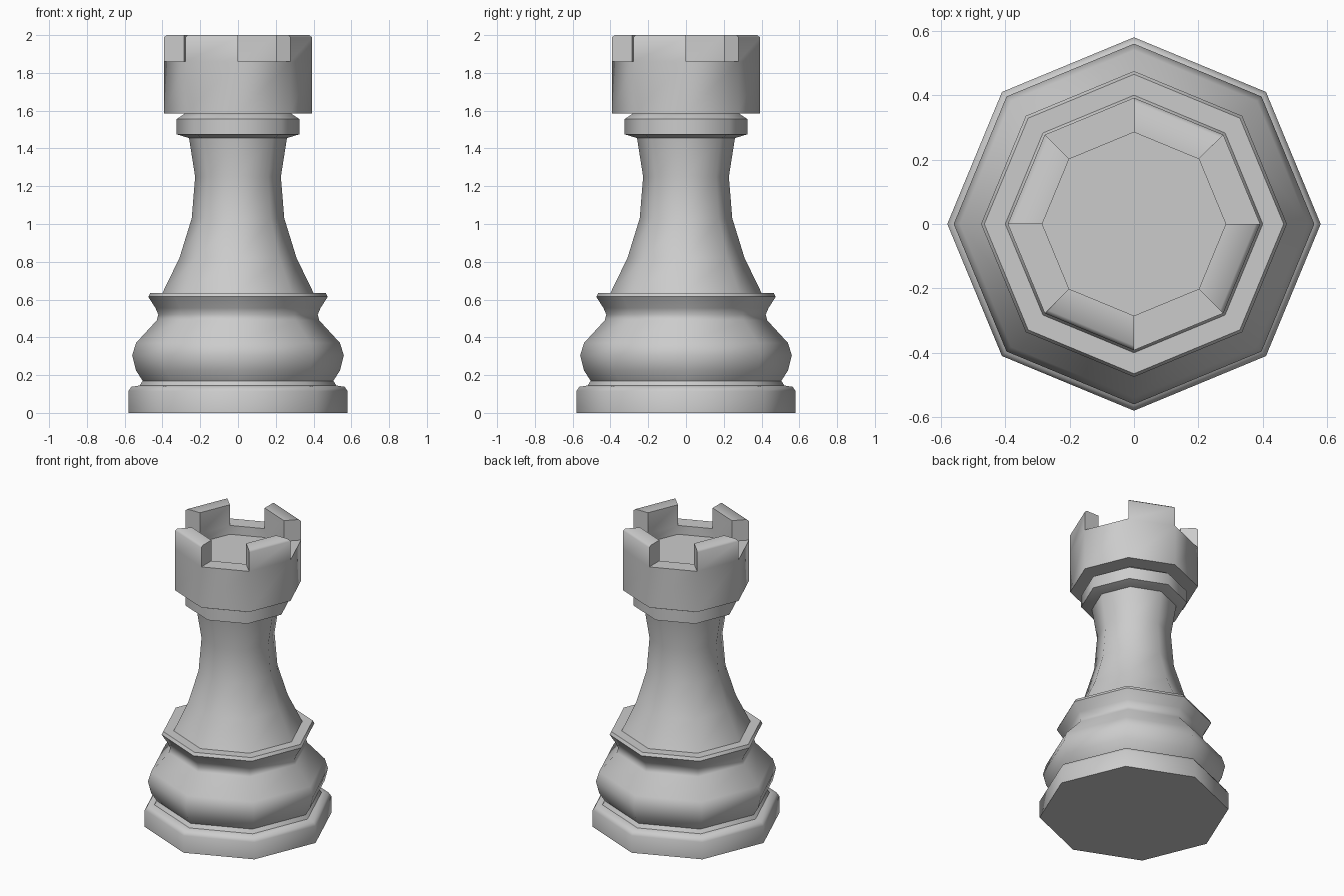
import bpy, bmesh, math

if "Cube" in bpy.data.objects:
    bpy.data.objects.remove(bpy.data.objects["Cube"])

N = 8  # sides, with corners on the axes


def ring_point(r, z, i):
    a = 2 * math.pi * i / N
    return (r * math.cos(a), r * math.sin(a), z)


def finish(name, bm):
    bmesh.ops.remove_doubles(bm, verts=bm.verts, dist=1e-5)
    bmesh.ops.recalc_face_normals(bm, faces=bm.faces)
    mesh = bpy.data.meshes.new(name)
    bm.to_mesh(mesh)
    bm.free()
    ob = bpy.data.objects.new(name, mesh)
    bpy.context.collection.objects.link(ob)
    bpy.ops.object.select_all(action='DESELECT')
    ob.select_set(True)
    bpy.context.view_layer.objects.active = ob
    bpy.ops.object.shade_smooth_by_angle(angle=math.radians(50))


def poly(bm, pts):
    bm.faces.new([bm.verts.new(p) for p in pts])


def strip(bm, profile, i):
    # one side of the turned shape
    for (r0, z0), (r1, z1) in zip(profile, profile[1:]):
        poly(bm, [ring_point(r0, z0, i), ring_point(r0, z0, i + 1),
                  ring_point(r1, z1, i + 1), ring_point(r1, z1, i)])


def cap(bm, r, z):
    poly(bm, [ring_point(r, z, i) for i in range(N)])


def turned(name, profile):
    bm = bmesh.new()
    for i in range(N):
        strip(bm, profile, i)
    cap(bm, *profile[0])
    cap(bm, *profile[-1])
    finish(name, bm)


# stepped and bulging foot
turned("base", [(.58, 0), (.58, .115), (.565, .138), (.52, .145), (.505, .17),
                (.54, .225), (.56, .305), (.54, .37), (.43, .49), (.422, .52),
                (.437, .555), (.475, .615), (.465, .635), (.40, .635)])

# tapering column
turned("column", [(.40, .635), (.31, .82), (.245, 1.03), (.227, 1.25), (.26, 1.46)])

# collar under the head
turned("collar", [(.26, 1.455), (.325, 1.475), (.325, 1.555), (.30, 1.572), (.28, 1.586)])

# head: alternate sides rise into battlements, the others are gaps
bm = bmesh.new()
RO, RI, GAP, FLOOR = .392, .285, 1.86, 1.80
BLOCK = [(RO, GAP), (RO, 1.988), (.378, 2.0), (RI, 2.0), (RI, GAP)]
for i in range(N):
    strip(bm, [(.28, 1.585), (RO, 1.585), (RO, GAP)], i)
    strip(bm, [(RI, GAP), (RI, FLOOR)], i)
    if i % 2:
        strip(bm, BLOCK, i)
        for end in (i, i + 1):
            poly(bm, [ring_point(r, z, end) for r, z in BLOCK])
    else:
        strip(bm, [(RO, GAP), (RI, GAP)], i)
cap(bm, .28, 1.585)
cap(bm, RI, FLOOR)
finish("head", bm)
